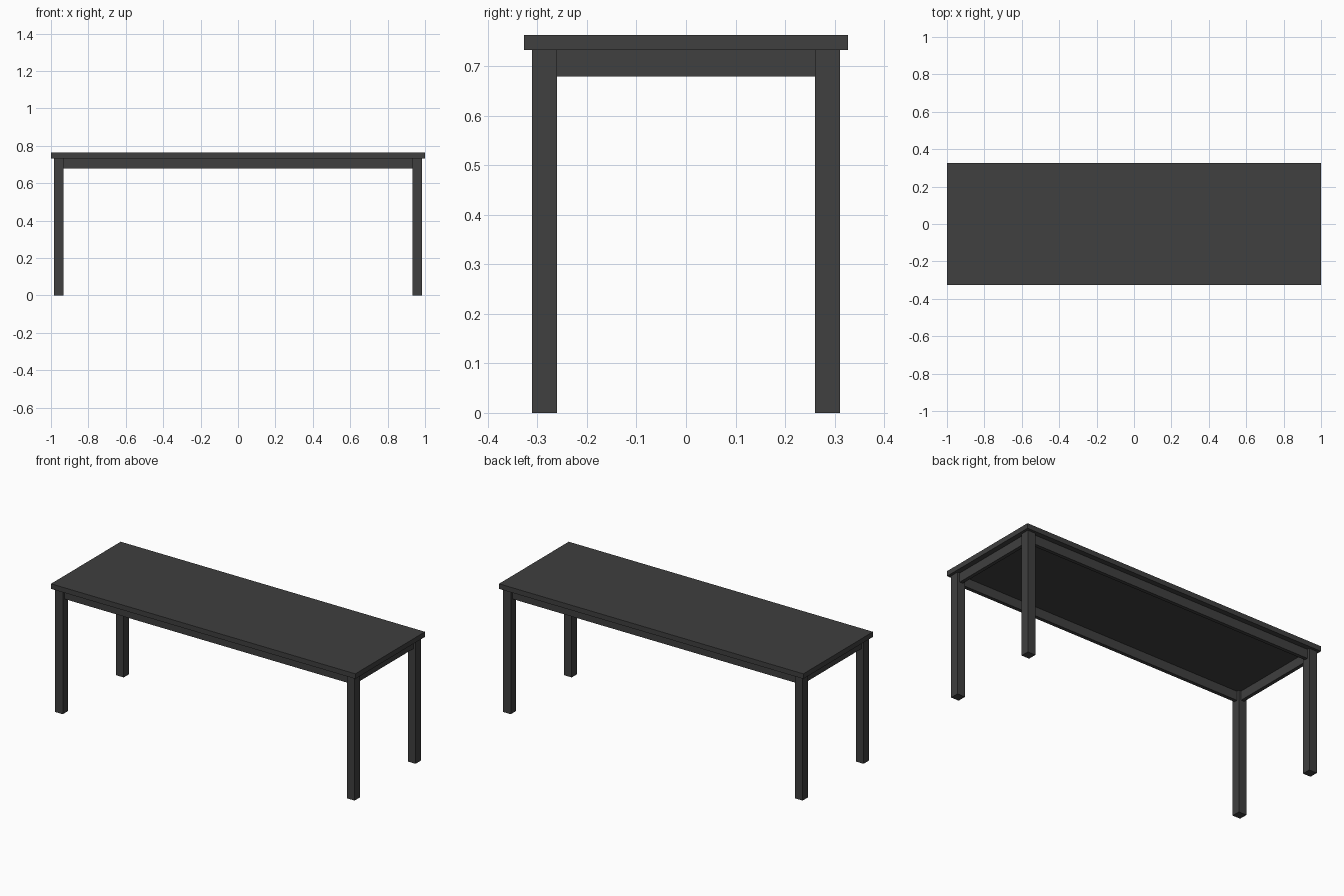
import bpy

if "Cube" in bpy.data.objects:
    bpy.data.objects.remove(bpy.data.objects["Cube"])

dark = bpy.data.materials.new("dark_finish")
dark.diffuse_color = (0.05, 0.05, 0.05, 1)
dark.use_nodes = True
dark.node_tree.nodes["Principled BSDF"].inputs["Base Color"].default_value = dark.diffuse_color


def box(name, center, size):
    bpy.ops.mesh.primitive_cube_add(size=1, location=center)
    ob = bpy.context.object
    ob.name = name
    ob.scale = size
    bpy.ops.object.transform_apply(location=False, rotation=False, scale=True)
    ob.data.materials.append(dark)
    return ob


TOP_Z, UNDER_Z, APRON_Z = 0.763, 0.733, 0.679
HALF_X, HALF_Y = 1.0, 0.327
LEG, OVERHANG, APRON = 0.051, 0.0155, 0.021
leg_x = HALF_X - OVERHANG - LEG / 2
leg_y = HALF_Y - OVERHANG - LEG / 2

# Tabletop slab
box("tabletop", (0, 0, (TOP_Z + UNDER_Z) / 2),
    (2 * HALF_X, 2 * HALF_Y, TOP_Z - UNDER_Z))

# Square corner legs
for sx, side in ((-1, "left"), (1, "right")):
    for sy, end in ((-1, "front"), (1, "back")):
        box(f"{end}_{side}_leg", (sx * leg_x, sy * leg_y, UNDER_Z / 2),
            (LEG, LEG, UNDER_Z))

# Apron rails running between the legs, centred on their thickness
rail_z = (UNDER_Z + APRON_Z) / 2
rail_h = UNDER_Z - APRON_Z
for s, end, side in ((-1, "front", "left"), (1, "back", "right")):
    box(f"{end}_apron", (0, s * leg_y, rail_z), (2 * leg_x - LEG, APRON, rail_h))
    box(f"{side}_apron", (s * leg_x, 0, rail_z), (APRON, 2 * leg_y - LEG, rail_h))
